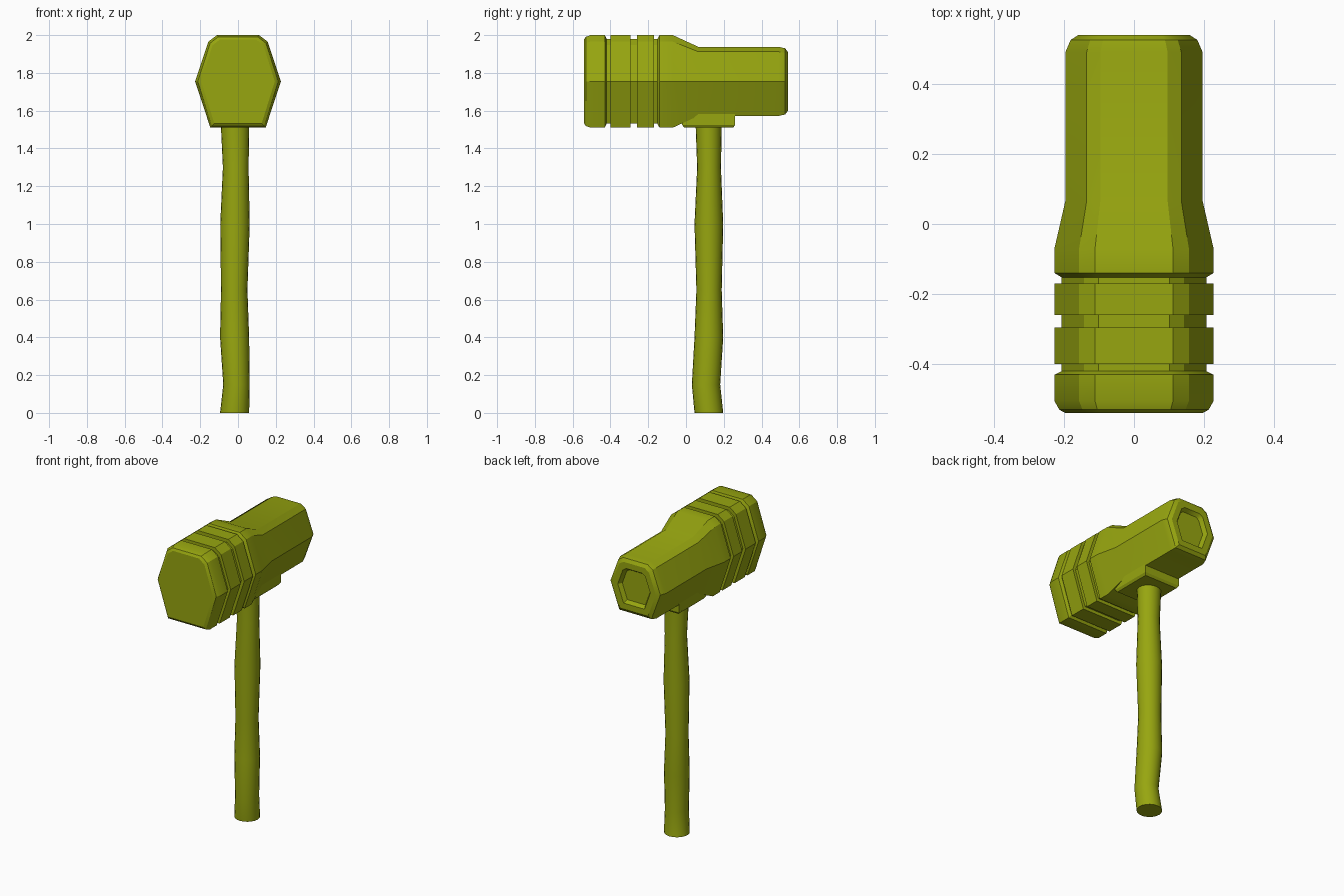
import bpy, bmesh, math

cube = bpy.data.objects.get("Cube")
if cube:
    bpy.data.objects.remove(cube, do_unlink=True)

# single olive paint
olive = bpy.data.materials.new("olive_paint")
olive.use_nodes = True
COLOUR = (0.31, 0.38, 0.005, 1)
olive.diffuse_color = COLOUR
olive.node_tree.nodes["Principled BSDF"].inputs["Base Color"].default_value = COLOUR


def loft(name, rings, angle):
    """Skin a list of equal-length point rings and cap both ends."""
    bm = bmesh.new()
    loops = [[bm.verts.new(p) for p in ring] for ring in rings]
    for a, b in zip(loops, loops[1:]):
        for i in range(len(a)):
            j = (i + 1) % len(a)
            bm.faces.new((a[i], a[j], b[j], b[i]))
    bm.faces.new(loops[0])
    bm.faces.new(loops[-1])
    bmesh.ops.recalc_face_normals(bm, faces=bm.faces)
    mesh = bpy.data.meshes.new(name)
    bm.to_mesh(mesh)
    bm.free()
    obj = bpy.data.objects.new(name, mesh)
    bpy.context.collection.objects.link(obj)
    mesh.materials.append(olive)
    bpy.ops.object.select_all(action='DESELECT')
    bpy.context.view_layer.objects.active = obj
    obj.select_set(True)
    bpy.ops.object.shade_smooth_by_angle(angle=math.radians(angle))
    return obj


# hammer head: tall hexagon with clipped top corners
half = [(0.49, 1), (0.69, 0.86), (1, 0), (0.645, -1)]
outline = half + [(-x, z) for x, z in reversed(half)]
FULL, GROOVE, REAR = (0.227, 0.245), (0.207, 0.224), (0.196, 0.183)
stations = [(-0.54, 0.195, 0.222), (-0.53, 0.213, 0.236), (-0.505, *FULL)]
for start, end, lead, trail in [(-0.43, -0.40, 0.01, 0),
                                (-0.295, -0.26, 0, 0),
                                (-0.17, -0.14, 0, 0.012)]:
    stations += [(start, *FULL), (start + lead, *GROOVE),
                 (end - trail, *GROOVE), (end, *FULL)]
stations += [(-0.07, *FULL), (0.065, *REAR), (0.49, *REAR),
             (0.525, 0.181, 0.175), (0.54, 0.158, 0.155),
             # recessed striking face
             (0.54, 0.118, 0.116), (0.515, 0.102, 0.10)]
head = loft("hammer_head",
            [[(x * sx, y, 1.755 + z * sz) for x, z in outline]
             for y, sx, sz in stations], 30)


# collar under the head
def rectangle(z, hx, hy):
    return [(sx * hx, 0.12 + sy * hy, z)
            for sx, sy in ((-1, -1), (1, -1), (1, 1), (-1, 1))]


collar = loft("handle_collar", [rectangle(1.51, 0.12, 0.13),
                                rectangle(1.525, 0.13, 0.14),
                                rectangle(1.62, 0.13, 0.14)], 30)

# wooden-style handle: height, centre x, centre y, half width x, half width y
spine = [(0, -0.018, 0.121, 0.077, 0.076), (0.15, -0.008, 0.106, 0.07, 0.075),
         (0.4, -0.018, 0.121, 0.077, 0.076), (0.65, -0.02, 0.122, 0.07, 0.067),
         (1.0, -0.016, 0.121, 0.078, 0.076), (1.3, -0.012, 0.122, 0.068, 0.063),
         (1.55, -0.016, 0.12, 0.076, 0.07)]
SIDES = 20
handle = loft("handle",
              [[(cx + rx * math.cos(math.tau * i / SIDES),
                 cy + ry * math.sin(math.tau * i / SIDES), z)
                for i in range(SIDES)] for z, cx, cy, rx, ry in spine], 40)
